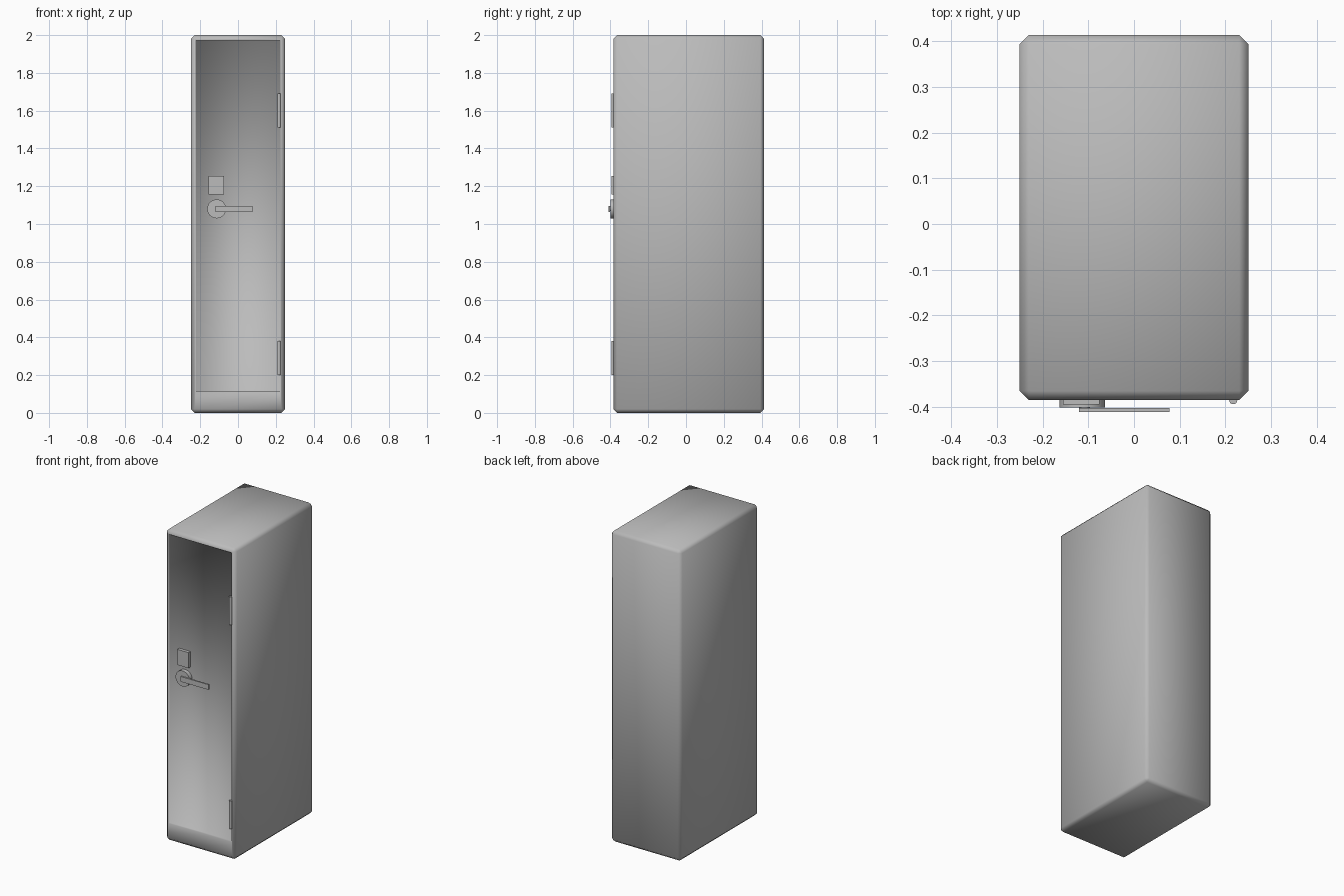
import bpy, bmesh, math
from mathutils import Matrix

if "Cube" in bpy.data.objects:
    bpy.data.objects.remove(bpy.data.objects["Cube"])

FRONT = -0.385   # y of the cabinet front

paint = bpy.data.materials.new("grey_steel")
paint.diffuse_color = (0.5, 0.5, 0.5, 1)
paint.use_nodes = True
paint.node_tree.nodes["Principled BSDF"].inputs["Base Color"].default_value = paint.diffuse_color


def finish(name, bm, angle=None):
    bmesh.ops.recalc_face_normals(bm, faces=bm.faces)
    me = bpy.data.meshes.new(name)
    for f in bm.faces:
        f.smooth = True
    bm.to_mesh(me)
    bm.free()
    me.materials.append(paint)
    ob = bpy.data.objects.new(name, me)
    bpy.context.collection.objects.link(ob)
    if angle:
        bpy.context.view_layer.objects.active = ob
        ob.select_set(True)
        bpy.ops.object.shade_smooth_by_angle(angle=math.radians(angle))
        ob.select_set(False)
    return ob


def box_mesh(x0, x1, y0, y1, z0, z1, bevel=0.0):
    bm = bmesh.new()
    m = Matrix.Translation(((x0 + x1) / 2, (y0 + y1) / 2, (z0 + z1) / 2)) @ \
        Matrix.Diagonal((x1 - x0, y1 - y0, z1 - z0, 1))
    bmesh.ops.create_cube(bm, size=1, matrix=m)
    if bevel:
        bmesh.ops.bevel(bm, geom=bm.edges[:], offset=bevel, segments=1,
                        profile=0.5, affect='EDGES')
    return bm


def cylinder(name, radius, depth, centre, rot=0.0, sides=24):
    bm = bmesh.new()
    bmesh.ops.create_cone(bm, cap_ends=True, segments=sides, radius1=radius,
                          radius2=radius, depth=depth,
                          matrix=Matrix.Translation(centre) @ Matrix.Rotation(rot, 4, 'X'))
    return finish(name, bm, 40)


# cabinet with chamfered edges and a recessed door panel above a plinth
bm = box_mesh(-0.25, 0.25, FRONT, 0.413, 0, 2, 0.02)
bm.normal_update()
door = min(bm.faces, key=lambda f: f.calc_center_median().y)
bmesh.ops.inset_region(bm, faces=[door], thickness=0.008)
for v in door.verts:
    v.co.z = 0.115 if v.co.z < 1 else 1.972
bmesh.ops.inset_region(bm, faces=[door], thickness=0.003)
for v in door.verts:
    v.co.y += 0.01
finish("cabinet", bm)

# hinges on the right edge of the door
for name, z in (("lower_hinge", 0.29), ("upper_hinge", 1.60)):
    cylinder(name, 0.009, 0.18, (0.217, FRONT, z), sides=16)

# lock plate
finish("lock_plate", box_mesh(-0.155, -0.075, -0.395, -0.37, 1.155, 1.255), 30)

# round handle base, spindle and lever
cylinder("handle_base", 0.05, 0.03, (-0.113, -0.386, 1.08), math.pi / 2, 32)
cylinder("handle_spindle", 0.012, 0.02, (-0.108, -0.398, 1.08), math.pi / 2, 16)
finish("handle_lever", box_mesh(-0.12, 0.078, -0.411, -0.402, 1.063, 1.096), 30)
